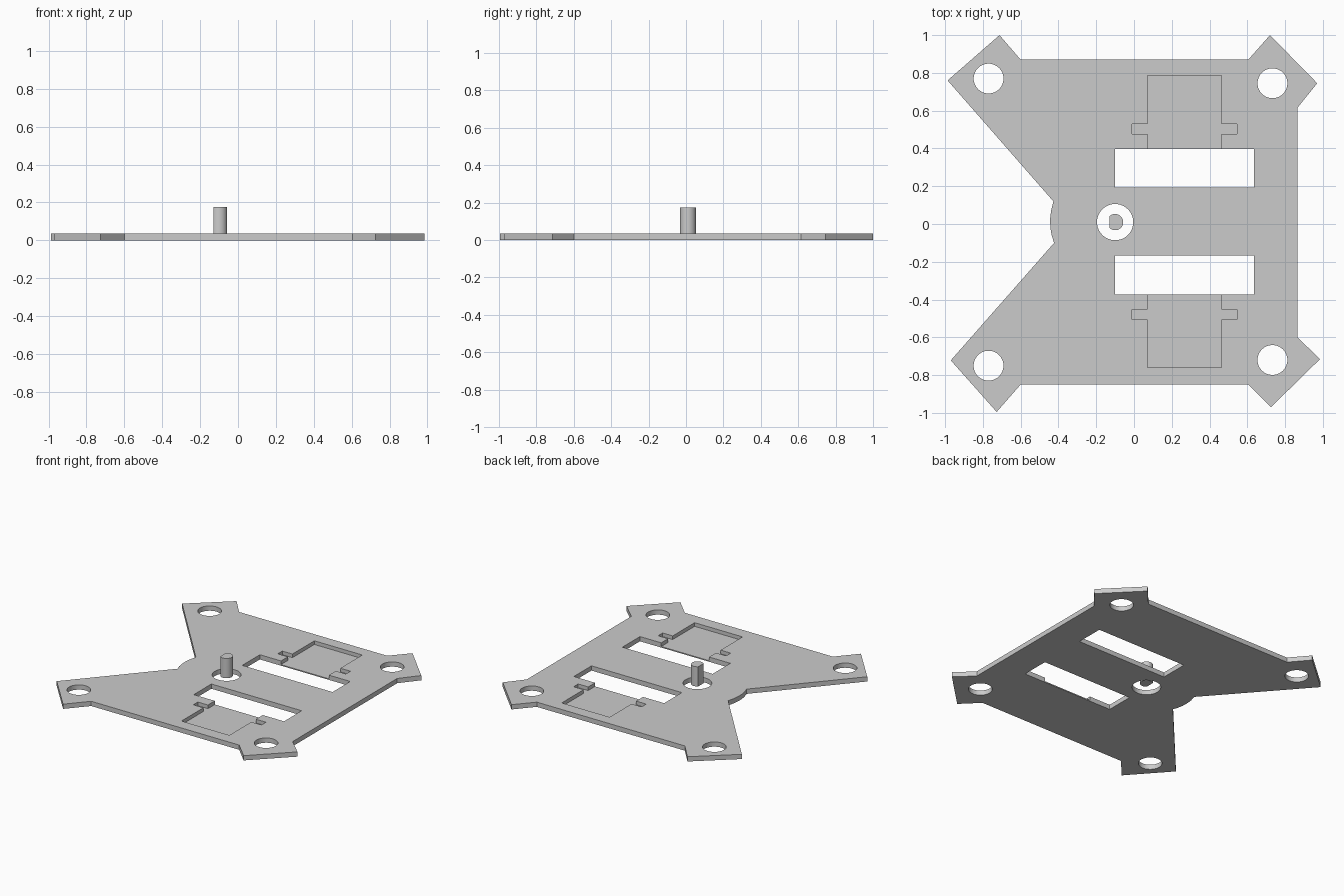
import bpy, bmesh, math

cube = bpy.data.objects.get("Cube")
if cube:
    bpy.data.objects.remove(cube, do_unlink=True)

THICK = 0.035
FLOOR = 0.008      # material left under the shallow pockets
MID_Y = 0.0125     # mirror line of the plate

grey = bpy.data.materials.new("light grey")
grey.use_nodes = True
grey.diffuse_color = (0.6, 0.6, 0.6, 1)
grey.node_tree.nodes["Principled BSDF"].inputs["Base Color"].default_value = (0.6, 0.6, 0.6, 1)


def prism(name, outline, z0, z1):
    """Extrude a flat outline between two heights."""
    bm = bmesh.new()
    face = bm.faces.new([bm.verts.new((x, y, z0)) for x, y in outline])
    top = bmesh.ops.extrude_face_region(bm, geom=[face])["geom"]
    verts = [v for v in top if isinstance(v, bmesh.types.BMVert)]
    bmesh.ops.translate(bm, verts=verts, vec=(0, 0, z1 - z0))
    bmesh.ops.recalc_face_normals(bm, faces=bm.faces)
    mesh = bpy.data.meshes.new(name)
    bm.to_mesh(mesh)
    bm.free()
    mesh.materials.append(grey)
    obj = bpy.data.objects.new(name, mesh)
    bpy.context.collection.objects.link(obj)
    return obj


def arc(cx, cy, r, start=0.0, end=2 * math.pi, n=48, closed=True):
    steps = n if closed else n - 1
    return [(cx + r * math.cos(start + (end - start) * i / steps),
             cy + r * math.sin(start + (end - start) * i / steps)) for i in range(n)]


def flip(points):
    return [(x, 2 * MID_Y - y) for x, y in points]


def cut(target, outline, z0=-0.1, z1=0.1):
    cutter = prism("cutter", outline, z0, z1)
    cutter.hide_render = True
    mod = target.modifiers.new("cut", "BOOLEAN")
    mod.operation = "DIFFERENCE"
    mod.solver = "EXACT"
    mod.object = cutter
    bpy.context.view_layer.objects.active = target
    bpy.ops.object.modifier_apply(modifier=mod.name)
    bpy.data.objects.remove(cutter, do_unlink=True)


# Base plate with four arrow corners and a notched, slightly bulged side
outline = [(-0.712, 1.0), (-0.60, 0.87), (0.605, 0.87), (0.72, 1.0),
           (0.97, 0.745), (0.865, 0.615), (0.865, -0.60), (0.985, -0.715),
           (0.725, -0.97), (0.605, -0.85), (-0.60, -0.85), (-0.727, -0.995),
           (-0.97, -0.722), (-0.423, -0.10), (-0.436, -0.06), (-0.443, -0.02),
           (-0.444, 0.03), (-0.439, 0.07), (-0.427, 0.12), (-0.987, 0.76)]
plate = prism("base_plate", outline, 0, THICK)

# Corner screw holes and the shaft hole
for x, y in [(-0.77, 0.77), (0.733, 0.745), (-0.77, -0.75), (0.733, -0.72)]:
    cut(plate, arc(x, y, 0.079))
cut(plate, arc(-0.10, 0.01, 0.096))

# Wheel slots and the shallow motor pockets that open into them
slot = [(-0.10, 0.192), (0.635, 0.192), (0.635, 0.397), (-0.10, 0.397)]
half = [(0.195, 0.35), (0.195, 0.477), (0.277, 0.477), (0.277, 0.53),
        (0.195, 0.53), (0.195, 0.785)]
cx = 0.267
pocket = [(cx + x, y) for x, y in half] + [(cx - x, y) for x, y in reversed(half)]
for side in (list, flip):
    cut(plate, side(slot))
    cut(plate, side(pocket), FLOOR, 0.1)

# Shaft pin with a flat on one side
flat = math.radians(132)
pin = prism("shaft_pin", arc(-0.10, 0.01, 0.043, -flat, flat, 30, False), 0.03, 0.175)

# Smooth the round walls, keep the edges sharp
for obj in (plate, pin):
    bpy.ops.object.select_all(action="DESELECT")
    obj.select_set(True)
    bpy.context.view_layer.objects.active = obj
    bpy.ops.object.shade_smooth_by_angle(angle=math.radians(20))
